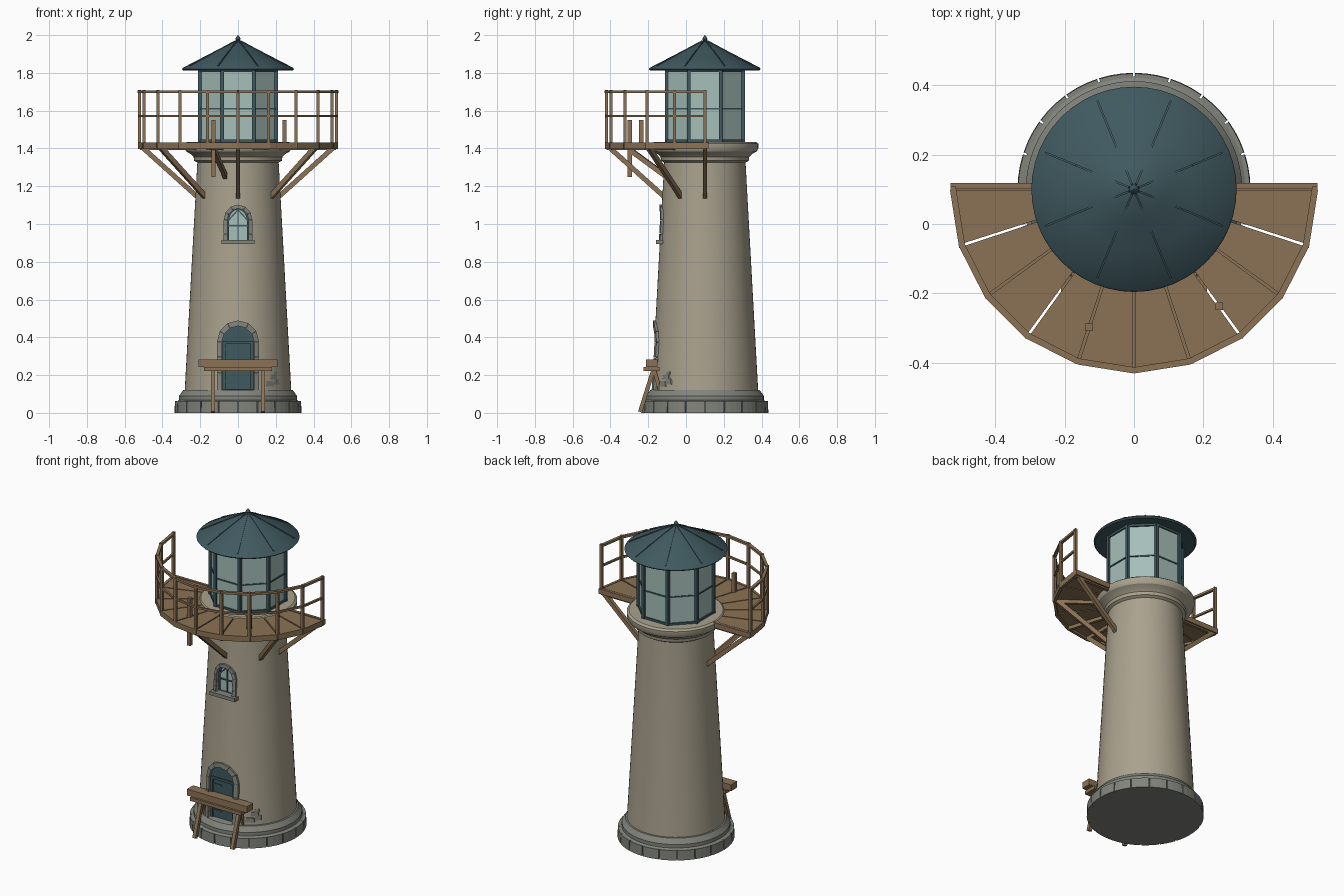
import bpy, bmesh
from math import sin, cos, pi, radians, sqrt
from mathutils import Vector, Matrix

if "Cube" in bpy.data.objects:
    bpy.data.objects.remove(bpy.data.objects["Cube"])

CY = 0.1  # tower axis is at x=0, y=CY


def mat(name, c):
    m = bpy.data.materials.new(name)
    m.diffuse_color = (*c, 1)
    m.use_nodes = True
    m.node_tree.nodes["Principled BSDF"].inputs["Base Color"].default_value = m.diffuse_color
    return m


PLASTER = mat("plaster", (.40, .36, .27))
STONE = mat("stone", (.22, .23, .20))
WOOD = mat("wood", (.26, .17, .09))
TEAL = mat("teal", (.05, .10, .115))
GLASS = mat("glass", (.38, .52, .49))


def finish(name, bm, m, smooth=False):
    bmesh.ops.recalc_face_normals(bm, faces=bm.faces)
    me = bpy.data.meshes.new(name)
    bm.to_mesh(me)
    bm.free()
    me.materials.append(m)
    ob = bpy.data.objects.new(name, me)
    bpy.context.collection.objects.link(ob)
    bpy.context.view_layer.objects.active = ob
    if smooth:
        bpy.ops.object.select_all(action='DESELECT')
        ob.select_set(True)
        bpy.ops.object.shade_smooth_by_angle(angle=radians(30))
    return ob


def polar(r, deg, z):
    a = radians(deg)
    return Vector((r * cos(a), CY + r * sin(a), z))


def lathe(name, prof, m, n=48, off=0, smooth=True):
    bm = bmesh.new()
    rings = [[bm.verts.new(polar(r, off + 360 * i / n, z)) for i in range(n)] for r, z in prof]
    for a, b in zip(rings, rings[1:]):
        for i in range(n):
            bm.faces.new((a[i], a[(i + 1) % n], b[(i + 1) % n], b[i]))
    bm.faces.new(rings[0])
    bm.faces.new(rings[-1])
    return finish(name, bm, m, smooth)


def prism(bm, low, high):
    a = [bm.verts.new(p) for p in low]
    b = [bm.verts.new(p) for p in high]
    bm.faces.new(a)
    bm.faces.new(b)
    for i in range(len(a)):
        j = (i + 1) % len(a)
        bm.faces.new((a[i], a[j], b[j], b[i]))


def beam(bm, p, q, w, h):
    p, q = Vector(p), Vector(q)
    d = (q - p).normalized()
    up = Vector((0, 0, 1)) if abs(d.z) < .99 else Vector((0, 1, 0))
    s = d.cross(up).normalized()
    u = s.cross(d)
    c = [s * w / 2 * i + u * h / 2 * j for i, j in ((-1, -1), (1, -1), (1, 1), (-1, 1))]
    prism(bm, [p + o for o in c], [q + o for o in c])


def box(bm, x0, x1, y0, y1, z0, z1):
    c = [(x0, y0), (x1, y0), (x1, y1), (x0, y1)]
    prism(bm, [(x, y, z0) for x, y in c], [(x, y, z1) for x, y in c])


def arch(w, z0, zs, rise, n=12):
    """Arched outline in x,z from bottom right over the top to bottom left."""
    return [(w, z0)] + [(w * cos(pi * i / n), zs + rise * sin(pi * i / n)) for i in range(n + 1)] + [(-w, z0)]


def surf_y(x, z, out):
    r = .283 - .068 * (z - .12) / 1.21
    return CY - sqrt(r * r - x * x) - out


def slab(name, outline, y0, y1, m):
    bm = bmesh.new()
    prism(bm, [(x, y0, z) for x, z in outline], [(x, y1, z) for x, z in outline])
    return finish(name, bm, m)


# tower shaft with recesses for door and window
tower = lathe("tower_shaft", [(.283, .10), (.215, 1.33), (.215, 1.40)], PLASTER, 64)
door_in, win_in = arch(.085, .12, .375, .085), arch(.056, .91, 1.02, .062)
for nm, o, y in (("door_cutter", door_in, -.135), ("window_cutter", win_in, -.10)):
    c = slab(nm, o, -.4, y, PLASTER)
    c.hide_render = True
    md = tower.modifiers.new(nm, 'BOOLEAN')
    md.object = c
    md.solver = 'EXACT'
    bpy.context.view_layer.objects.active = tower
    bpy.ops.object.modifier_apply(modifier=md.name)
    bpy.data.objects.remove(c)

# stone plinth and separate foundation blocks
lathe("plinth", [(.325, 0), (.325, .06), (.312, .068), (.312, .09), (.29, .12), (.27, .125)], STONE, 64)
bm = bmesh.new()
for k in range(20):
    a = [k * 18 + .5 + 17 * i / 3 for i in range(4)]
    ring = lambda z, r: [polar(r, t, z) for t in a] + [polar(.29, t, z) for t in reversed(a)]
    prism(bm, ring(0, .336), ring(.062, .334))
finish("foundation_blocks", bm, STONE)

# cornice under the lantern
lathe("cornice", [(.215, 1.325), (.232, 1.335), (.235, 1.355), (.25, 1.37), (.275, 1.385),
                  (.283, 1.40), (.283, 1.425), (.27, 1.435)], PLASTER, 64)

# door and window stone surrounds that follow the wall
for nm, inner, outer in (("door_surround", door_in, arch(.112, .12, .375, .115)),
                         ("window_surround", win_in, arch(.077, .91, 1.02, .083))):
    bm = bmesh.new()
    pairs = list(zip(inner, outer))
    pairs = [pairs[0]] + [tuple((p[0], p[1] + (q[1] - p[1]) * f) for p, q in zip(pairs[0], pairs[1]))
                          for f in (.35, .68)] + pairs[1::2] + \
            [tuple((p[0], p[1] + (q[1] - p[1]) * f) for p, q in zip(pairs[-1], pairs[-2])) for f in (.68, .35)] + [pairs[-1]]
    for (i0, o0), (i1, o1) in zip(pairs, pairs[1:]):
        quad = [Vector(v) for v in (i0, o0, o1, i1)]
        mid = sum(quad, Vector((0, 0))) / 4
        quad = [mid + (v - mid) * .97 for v in quad]
        prism(bm, [(v.x, surf_y(v.x, v.y, .012), v.y) for v in quad],
              [(v.x, surf_y(v.x, v.y, -.03), v.y) for v in quad])
    finish(nm, bm, STONE)

# door leaf, boards and hinges
slab("door_leaf", door_in, -.150, -.13, TEAL)
bm = bmesh.new()
for s in (-1, 1):
    box(bm, s * .075 - .008, s * .075 + .008, -.158, -.148, .12, .38)
box(bm, -.083, .083, -.158, -.148, .365, .38)
for z in (.17, .335):
    box(bm, -.068, -.01, -.156, -.149, z - .005, z + .005)
finish("door_frame_and_hinges", bm, TEAL)

# window pane, bars and sill
slab("window_pane", win_in, -.106, -.095, GLASS)
bm = bmesh.new()
o = win_in + win_in[:1]
for p, q in zip(o, o[1:]):
    beam(bm, (p[0] * .94, -.109, p[1]), (q[0] * .94, -.109, q[1]), .011, .012)
for p, q in (((0, .91), (0, 1.075)), ((-.05, .99), (.05, .99)), ((-.05, 1.02), (0, 1.075)), ((.05, 1.02), (0, 1.075))):
    beam(bm, (p[0], -.109, p[1]), (q[0], -.109, q[1]), .007, .007)
finish("window_bars", bm, TEAL)
bm = bmesh.new()
box(bm, -.088, .088, -.160, -.095, .893, .915)
finish("window_sill", bm, STONE)

# exposed stones where plaster has worn away
bm = bmesh.new()
for x, z, w, h in ((.17, .155, .022, .014), (.205, .165, .014, .014), (.19, .19, .018, .012), (.20, .21, .01, .008)):
    c = [(x - w, z - h), (x + w, z - h), (x + w * .8, z + h), (x - w * .8, z + h)]
    prism(bm, [(a, surf_y(a, b, .004), b) for a, b in c], [(a, surf_y(a, b, -.01), b) for a, b in c])
finish("exposed_stones", bm, STONE)

# octagonal lantern room
lathe("lantern_glass", [(.217, 1.42), (.217, 1.825)], GLASS, 8, 22.5, False)
lathe("lantern_curb", [(.226, 1.42), (.226, 1.447)], TEAL, 8, 22.5, False)
lathe("lantern_head", [(.226, 1.805), (.226, 1.83)], TEAL, 8, 22.5, False)
bm = bmesh.new()
for k in range(8):
    a = 22.5 + 45 * k
    beam(bm, polar(.22, a, 1.43), polar(.22, a, 1.83), .018, .018)
    beam(bm, polar(.218, a, 1.61), polar(.218, a + 45, 1.61), .008, .008)
finish("lantern_frame", bm, TEAL)

# roof, seams and finial
lathe("roof", [(.20, 1.82), (.288, 1.812), (.296, 1.82), (.29, 1.828), (.18, 1.885), (.09, 1.932), (.012, 1.968)], TEAL, 48)
bm = bmesh.new()
for k in range(8):
    a = 22.5 + 45 * k
    beam(bm, polar(.275, a, 1.836), polar(.18, a, 1.886), .006, .008)
    beam(bm, polar(.18, a, 1.886), polar(.015, a, 1.968), .006, .008)
finish("roof_seams", bm, TEAL)
lathe("finial", [(.017, 1.955), (.016, 1.968), (.01, 1.972), (.014, 1.98), (.010, 1.988), (.001, 2.0)], TEAL, 12)

# half-ring balcony deck of ten wedge boards
bm = bmesh.new()
for k in range(10):
    a, b = 180 + 18 * k, 198 + 18 * k
    ring = lambda z: [polar(.225, a + .7, z), polar(.525, a + .45, z), polar(.525, b - .45, z), polar(.225, b - .7, z)]
    prism(bm, ring(1.412), ring(1.43))
finish("deck_boards", bm, WOOD)

# joists and diagonal braces
bm = bmesh.new()
for a in (180, 216, 252, 270, 288, 324, 360):
    beam(bm, polar(.2, a, 1.402), polar(.52, a, 1.402), .018, .022)
for a in (180, 216, 270, 324, 360):
    beam(bm, polar(.205, a, 1.135), polar(.5, a, 1.40), .022, .026)
beam(bm, polar(.205, 252, 1.245), polar(.42, 252, 1.395), .022, .026)
finish("deck_braces", bm, WOOD)

# railing with posts, two rails and rim board
bm = bmesh.new()
for k in range(11):
    a = 180 + 18 * k
    beam(bm, polar(.522, a, 1.40), polar(.522, a, 1.71), .016, .016)
    if k < 10:
        for z, w, h in ((1.70, .018, .014), (1.572, .012, .012), (1.415, .016, .035)):
            beam(bm, polar(.522, a, z), polar(.522, a + 18, z), w, h)
for s in (-1, 1):
    box(bm, min(s * .2, s * .53), max(s * .2, s * .53), .102, .118, 1.40, 1.432)
finish("balcony_railing", bm, WOOD)

# loose upright stakes on the deck
bm = bmesh.new()
box(bm, -.141, -.119, -.309, -.287, 1.25, 1.55)
box(bm, .235, .257, -.248, -.226, 1.40, 1.55)
finish("deck_stakes", bm, WOOD)

# bench in front of the door
bm = bmesh.new()
box(bm, -.21, .21, -.212, -.15, .243, .283)
box(bm, -.18, .18, -.225, -.14, .222, .243)
for s in (-1, 1):
    beam(bm, (s * .132, -.243, .005), (s * .132, -.172, .23), .022, .022)
    beam(bm, (s * .132, -.135, .11), (s * .132, -.17, .23), .02, .02)
finish("bench", bm, WOOD)
